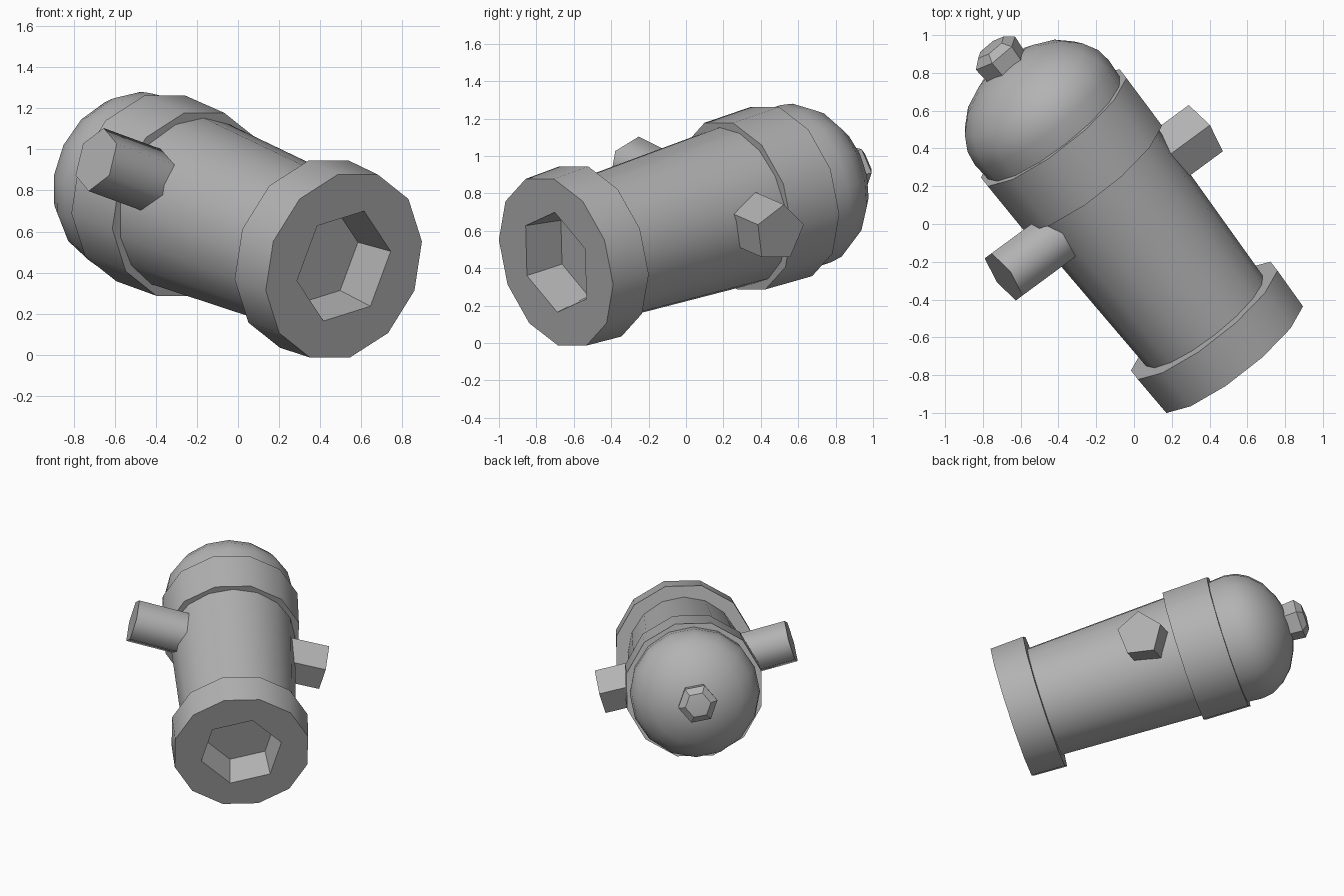
import bpy, bmesh, math
from mathutils import Vector, Matrix

if "Cube" in bpy.data.objects:
    bpy.data.objects.remove(bpy.data.objects["Cube"])

# Barrel frame: origin at the muzzle, local Z runs back along the bore
MUZZLE = Vector((0.515, -0.695, 0.432))
BACK = Vector((-0.597, 0.765, 0.24)).normalized()
SIDE = Vector((-0.788, -0.615, 0)).normalized()
UP = BACK.cross(SIDE).normalized()
FRAME = Matrix.Translation(MUZZLE) @ Matrix((SIDE, UP, BACK)).transposed().to_4x4()

iron = bpy.data.materials.new("iron_grey")
iron.diffuse_color = (0.45, 0.45, 0.45, 1)
iron.use_nodes = True
iron.node_tree.nodes["Principled BSDF"].inputs["Base Color"].default_value = iron.diffuse_color


def finish(bm, name, frame, angle):
    bmesh.ops.recalc_face_normals(bm, faces=bm.faces)
    mesh = bpy.data.meshes.new(name)
    bm.to_mesh(mesh)
    bm.free()
    mesh.materials.append(iron)
    ob = bpy.data.objects.new(name, mesh)
    ob.matrix_world = frame
    bpy.context.collection.objects.link(ob)
    bpy.ops.object.select_all(action='DESELECT')
    ob.select_set(True)
    bpy.context.view_layer.objects.active = ob
    bpy.ops.object.shade_smooth_by_angle(angle=math.radians(angle))
    return ob


def lathe(name, profile, sides, frame=FRAME, phase=0.0, angle=38, hex_rings=()):
    """Spin (distance, radius) points round local Z; hex_rings become hexagonal."""
    bm = bmesh.new()
    rings = []
    for n, (z, r) in enumerate(profile):
        if r == 0:
            rings.append([bm.verts.new((0, 0, z))] * sides)
            continue
        ring = []
        for i in range(sides):
            a = math.radians(phase) + math.tau * i / sides
            k = math.cos(math.pi / 6) if n in hex_rings and i % 2 == 0 else 1
            ring.append(bm.verts.new((r * k * math.cos(a), r * k * math.sin(a), z)))
        rings.append(ring)
    for a, b in zip(rings, rings[1:]):
        for i in range(sides):
            j = (i + 1) % sides
            quad = list(dict.fromkeys((a[i], a[j], b[j], b[i])))
            bm.faces.new(quad)
    return finish(bm, name, frame, angle)


# Muzzle ring with a shallow six-sided bore
lathe("muzzle_ring", [(0.22, 0), (0.22, 0.25), (0.0, 0.285), (0.0, 0.475),
                      (0.24, 0.485), (0.24, 0.36)], 12, phase=15, hex_rings=(1, 2))

# Tapered barrel
lathe("barrel", [(0.22, 0.39), (1.3, 0.435)], 16)

# Reinforcing band
lathe("rear_band", [(1.25, 0.40), (1.25, 0.475), (1.574, 0.482), (1.574, 0.40)],
      12, phase=15)

# Rounded breech
lathe("breech_dome", [(1.55, 0.44), (1.68, 0.45), (1.76, 0.438), (1.84, 0.395),
                      (1.92, 0.315), (1.98, 0.20), (2.01, 0.1), (2.015, 0)], 16, angle=50)

# Knob at the back
lathe("breech_knob", [(1.95, 0.125), (2.09, 0.138), (2.13, 0.09), (2.14, 0)],
      6, phase=10, angle=35)


# Side pivots: hexagonal on one side, five-sided on the other
def trunnion(name, end, sides, phase, angle):
    end = Vector(end)
    base = Vector((-0.16, 0.11, 0.755))
    z = (end - base).normalized()
    x = Vector((0, 0, 1)).cross(z).normalized()
    y = z.cross(x)
    frame = Matrix.Translation(base) @ Matrix((x, y, z)).transposed().to_4x4()
    length = (end - base).length
    lathe(name, [(0.2, 0.16), (length, 0.16), (length, 0)], sides, frame, phase, angle)


trunnion("left_trunnion", (-0.69, -0.28, 0.95), 6, 30, 65)
trunnion("right_trunnion", (0.37, 0.50, 0.585), 5, 90, 30)
